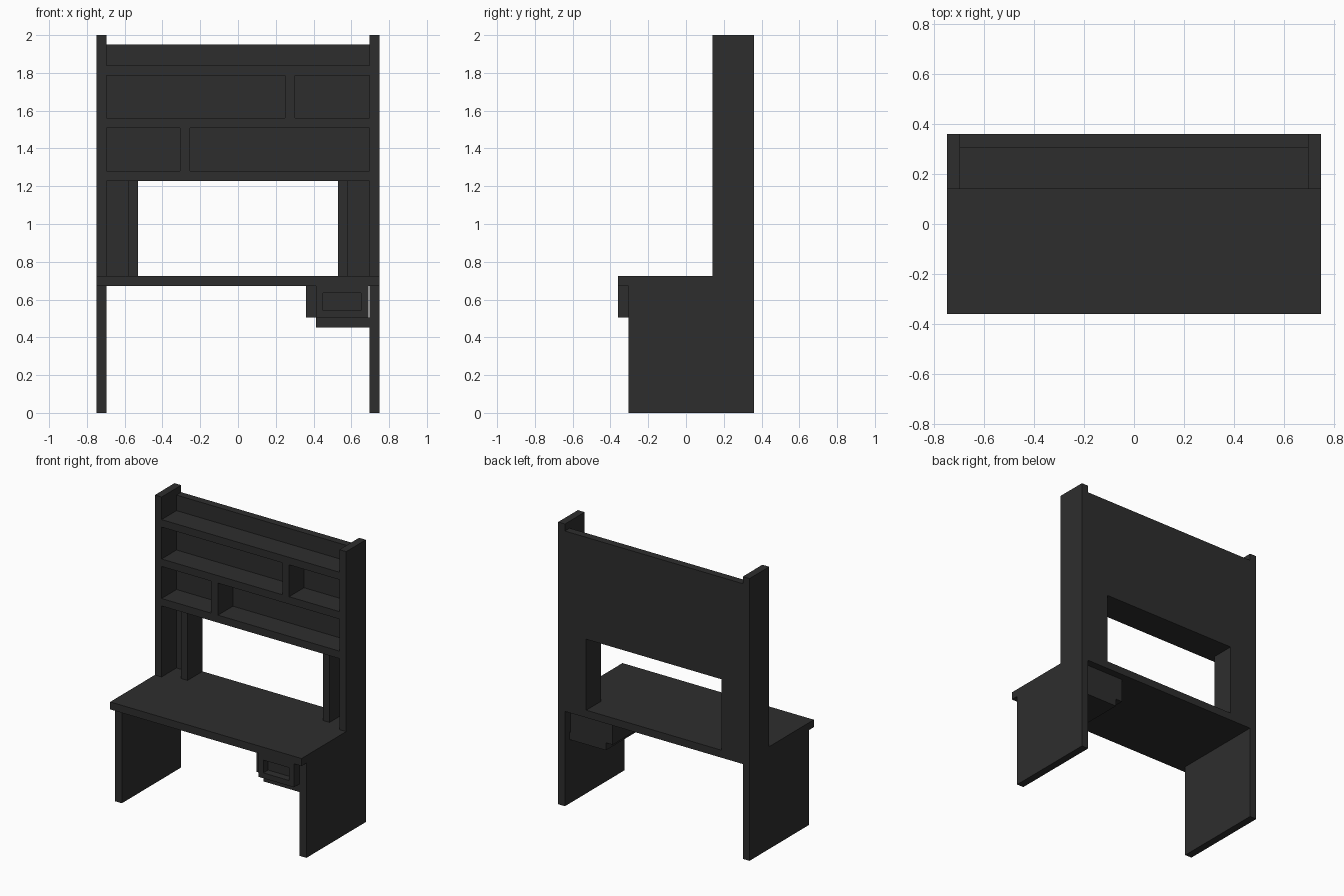
import bpy, bmesh
from mathutils import Vector

if "Cube" in bpy.data.objects:
    bpy.data.objects.remove(bpy.data.objects["Cube"])

black = bpy.data.materials.new("charcoal_black")
black.diffuse_color = (0.027, 0.027, 0.027, 1)
black.use_nodes = True
black.node_tree.nodes["Principled BSDF"].inputs["Base Color"].default_value = black.diffuse_color


def prism(name, points, direction):
    """Extrude a flat outline along a direction into a closed solid."""
    bm = bmesh.new()
    face = bm.faces.new([bm.verts.new(p) for p in points])
    ext = bmesh.ops.extrude_face_region(bm, geom=[face], use_keep_orig=True)
    verts = [g for g in ext["geom"] if isinstance(g, bmesh.types.BMVert)]
    bmesh.ops.translate(bm, verts=verts, vec=Vector(direction))
    bmesh.ops.recalc_face_normals(bm, faces=bm.faces)
    mesh = bpy.data.meshes.new(name)
    bm.to_mesh(mesh)
    bm.free()
    mesh.materials.append(black)
    obj = bpy.data.objects.new(name, mesh)
    bpy.context.collection.objects.link(obj)
    return obj


def box(name, x0, x1, y0, y1, z0, z1):
    return prism(name, [(x0, y0, z0), (x1, y0, z0), (x1, y1, z0), (x0, y1, z0)],
                 (0, 0, z1 - z0))


T = 0.053                 # board thickness
W, IN = 0.75, 0.697       # outer and inner half widths
FRONT, LEG, HUTCH, BACK = -0.36, -0.305, 0.14, 0.36
WALL = BACK - T           # front of the back panel
DESK, TOP = 0.672, 0.725  # underside and top of the desk

# Side panels: deep below the desk, shallow above it
profile = [(LEG, 0), (BACK, 0), (BACK, 2), (HUTCH, 2), (HUTCH, DESK), (LEG, DESK)]
for side, x in (("left", -W), ("right", IN)):
    prism(side + "_side_panel", [(x, y, z) for y, z in profile], (T, 0, 0))

# Desktop, notched around the upper side panels
prism("desktop", [(-W, FRONT, DESK), (W, FRONT, DESK), (W, HUTCH, DESK),
                  (IN, HUTCH, DESK), (IN, BACK, DESK), (-IN, BACK, DESK),
                  (-IN, HUTCH, DESK), (-W, HUTCH, DESK)], (0, 0, TOP - DESK))

# Back panel with the window opening above the desk
opening = [(-IN, TOP), (-0.53, TOP), (-0.53, 1.228), (0.53, 1.228),
           (0.53, TOP), (IN, TOP), (IN, 1.95), (-IN, 1.95)]
prism("back_panel", [(x, WALL, z) for x, z in opening], (0, T, 0))

# Shelves, staggered dividers and window posts
for i, z in enumerate((1.228, 1.508, 1.787)):
    box(f"shelf_{i + 1}", -IN, IN, HUTCH, WALL, z, z + T)
box("lower_divider", -0.308, -0.255, HUTCH, WALL, 1.281, 1.508)
box("upper_divider", 0.25, 0.303, HUTCH, WALL, 1.561, 1.787)
for side, x in (("left", -0.583), ("right", 0.53)):
    box(side + "_window_post", x, x + T, 0.193, WALL, TOP, 1.228)

# Drawer bay: divider and bottom board under the desk
box("drawer_divider", 0.36, 0.413, LEG, WALL, 0.505, DESK)
box("drawer_bay_bottom", 0.413, IN, LEG, WALL, 0.452, 0.505)

# Drawer with a recessed rectangular hand grip
drawer = box("drawer", 0.413, 0.69, FRONT, WALL, 0.505, DESK)
bm = bmesh.new()
bm.from_mesh(drawer.data)
bm.faces.ensure_lookup_table()
face = min(bm.faces, key=lambda f: f.calc_center_median().y)
bmesh.ops.inset_individual(bm, faces=[face], thickness=0.054)
bmesh.ops.translate(bm, verts=bmesh.ops.extrude_discrete_faces(bm, faces=[face])["faces"][0].verts[:],
                    vec=(0, T, 0))
bm.to_mesh(drawer.data)
bm.free()
